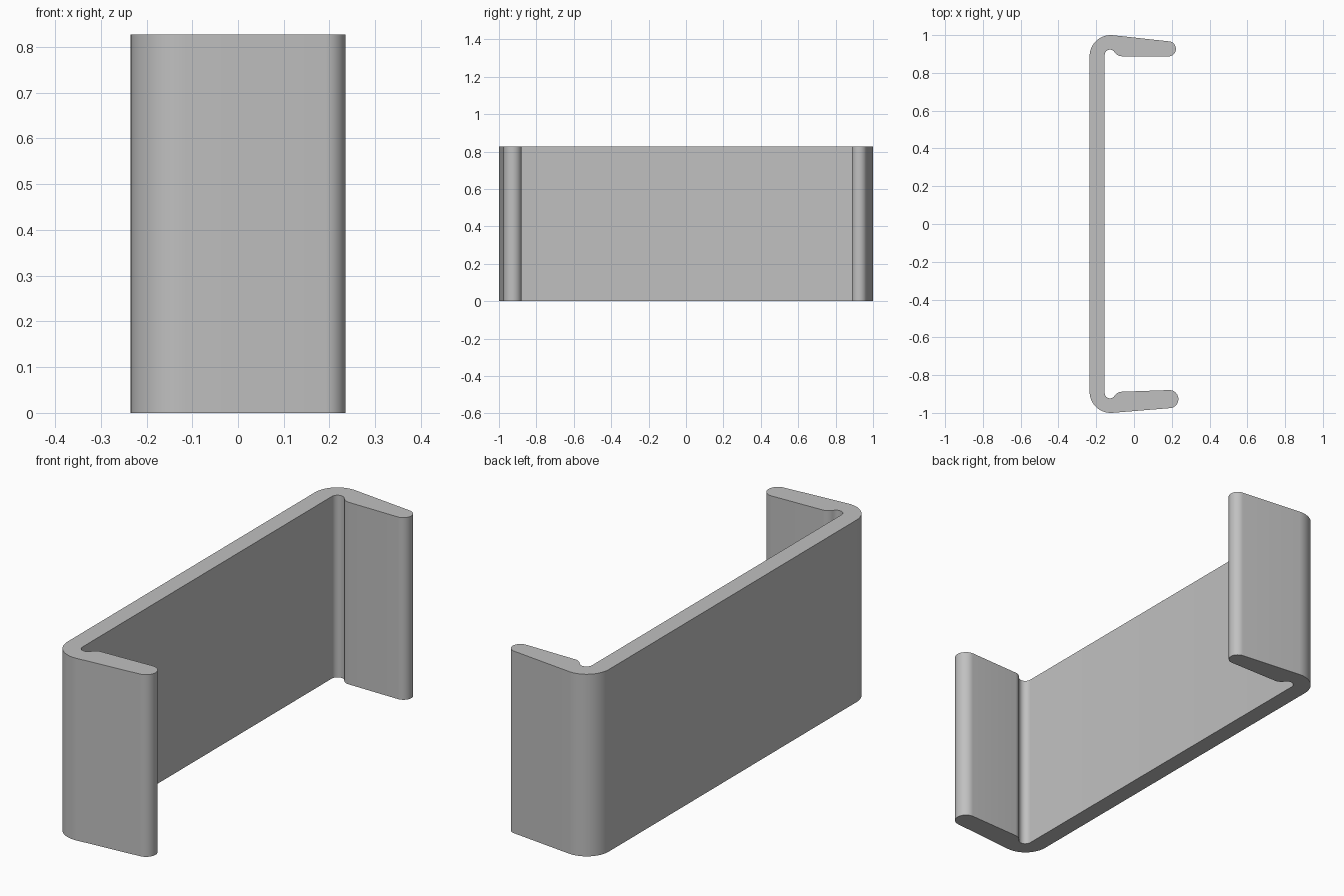
import bpy, bmesh
from math import cos, sin, radians

cube = bpy.data.objects.get("Cube")
if cube:
    bpy.data.objects.remove(cube, do_unlink=True)

HEIGHT = 0.827

grey = bpy.data.materials.new("plain grey")
grey.use_nodes = True
colour = (0.53, 0.53, 0.53, 1)
grey.diffuse_color = colour
grey.node_tree.nodes["Principled BSDF"].inputs["Base Color"].default_value = colour


def arc(cx, cy, r, start, end, steps):
    """Points along an arc, angles in degrees."""
    angles = [radians(start + (end - start) * i / steps) for i in range(steps + 1)]
    return [(cx + r * cos(a), cy + r * sin(a)) for a in angles]


def lip(side, tip_x, tip_y, tip_r, slope):
    """Bent end of the channel, from the outer corner round to the inner wall."""
    pts = arc(-0.123, 0.888, 0.112, 180, 90 - slope, 20)      # outer bend
    pts += arc(tip_x, tip_y, tip_r, 90 - slope, -90, 24)      # rounded tip
    pts += arc(-0.065, 0.930, 0.042, 270, 210, 8)             # inner shoulder
    pts += arc(-0.127, 0.895, 0.028, 30, 180, 14)             # corner relief
    return [(x, side * y) for x, y in pts]


# Closed cross-section: back lip, then front lip in reverse
back = lip(1, 0.182, 0.927, 0.040, 6)
front = lip(-1, 0.187, 0.927, 0.048, 5)
profile = back + front[::-1]

# Extrude the cross-section upwards
bm = bmesh.new()
base = bm.faces.new([bm.verts.new((x, y, 0)) for x, y in profile])
top = bmesh.ops.extrude_face_region(bm, geom=[base], use_keep_orig=True)["geom"]
bmesh.ops.translate(bm, vec=(0, 0, HEIGHT),
                    verts=[v for v in top if isinstance(v, bmesh.types.BMVert)])
bmesh.ops.recalc_face_normals(bm, faces=bm.faces)

mesh = bpy.data.meshes.new("channel_bracket")
bm.to_mesh(mesh)
bm.free()
mesh.materials.append(grey)
bracket = bpy.data.objects.new("channel_bracket", mesh)
bpy.context.collection.objects.link(bracket)

# Smooth bends with crisp rims
bpy.ops.object.select_all(action="DESELECT")
bracket.select_set(True)
bpy.context.view_layer.objects.active = bracket
bpy.ops.object.shade_smooth_by_angle(angle=radians(30))
